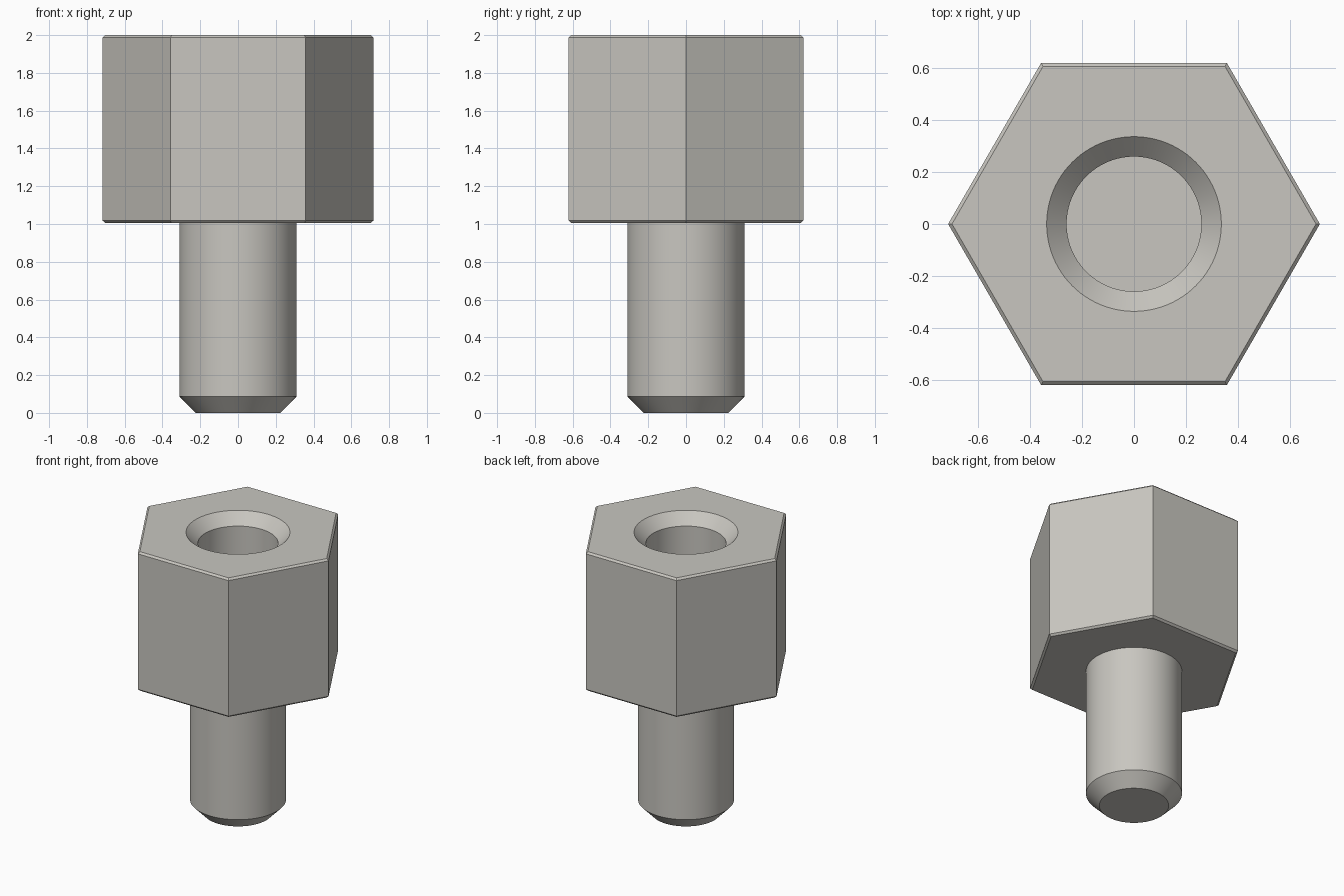
import bpy, bmesh, math

default = bpy.data.objects.get("Cube")
if default:
    bpy.data.objects.remove(default, do_unlink=True)

BASE, TOP = 1.005, 2.0
CORNER, BEVEL = 0.717, 0.013
HOLE, SINK = 0.26, 0.337
HOLE_FLOOR = 1.25

metal = bpy.data.materials.new("brushed grey metal")
metal.use_nodes = True
colour = (0.58, 0.565, 0.525, 1)
metal.diffuse_color = colour
metal.node_tree.nodes["Principled BSDF"].inputs["Base Color"].default_value = colour


def turned(name, profile, sides, cap_top=True):
    """Stack regular rings from (radius, height) pairs, bottom to top."""
    bm = bmesh.new()
    rings = []
    for radius, z in profile:
        angles = [math.tau * i / sides for i in range(sides)]
        rings.append([bm.verts.new((radius * math.cos(a), radius * math.sin(a), z))
                      for a in angles])
    bm.faces.new(rings[0][::-1])
    if cap_top:
        bm.faces.new(rings[-1])
    for low, high in zip(rings, rings[1:]):
        for i in range(sides):
            j = (i + 1) % sides
            bm.faces.new((low[i], low[j], high[j], high[i]))
    mesh = bpy.data.meshes.new(name)
    bm.to_mesh(mesh)
    bm.free()
    mesh.materials.append(metal)
    obj = bpy.data.objects.new(name, mesh)
    bpy.context.collection.objects.link(obj)
    return obj


def activate(obj):
    bpy.ops.object.select_all(action="DESELECT")
    obj.select_set(True)
    bpy.context.view_layer.objects.active = obj


# Hexagonal body with thin chamfers at both ends
inset = CORNER - BEVEL / math.cos(math.pi / 6)
body = turned("hex_body", [(inset, BASE), (CORNER, BASE + BEVEL),
                           (CORNER, TOP - BEVEL), (inset, TOP)], 6)

# Countersunk blind hole, its cone carried past the top for a clean cut
depth = SINK - HOLE
cutter = turned("hole_cutter", [(HOLE, HOLE_FLOOR), (HOLE, TOP - depth),
                                (SINK + depth, TOP + depth)], 96)
cutter.hide_render = True
cut = body.modifiers.new("hole", "BOOLEAN")
cut.operation, cut.solver, cut.object = "DIFFERENCE", "EXACT", cutter
activate(body)
bpy.ops.object.modifier_apply(modifier=cut.name)
bpy.data.objects.remove(cutter, do_unlink=True)

# Plain round shaft with a chamfered tip
shaft = turned("shaft", [(0.225, 0), (0.311, 0.088), (0.311, BASE)], 96, cap_top=False)

for part in (body, shaft):
    activate(part)
    bpy.ops.object.shade_smooth_by_angle(angle=math.radians(30))
